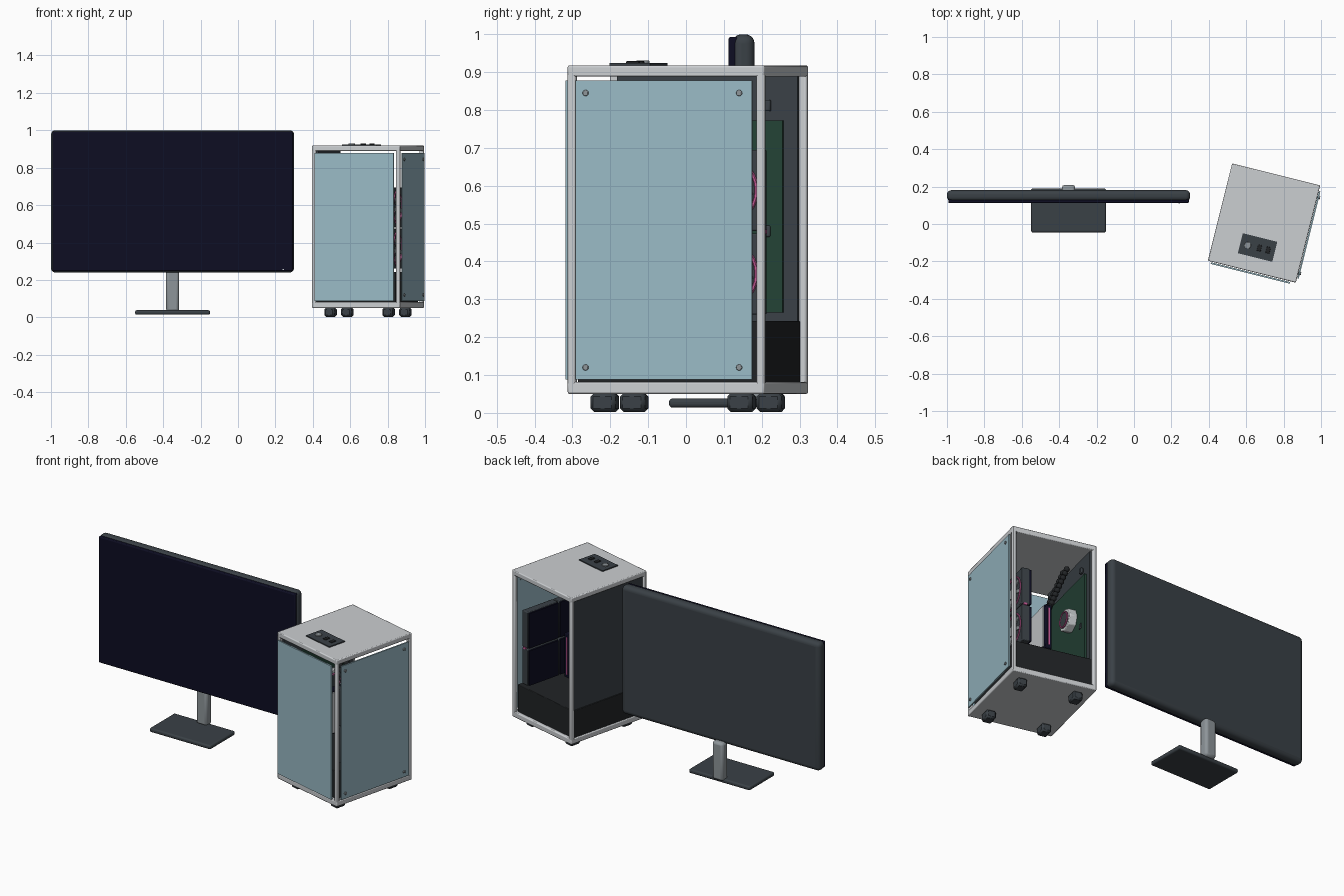
import bpy, math
from mathutils import Matrix, Vector

if "Cube" in bpy.data.objects:
    bpy.data.objects.remove(bpy.data.objects["Cube"])


def material(name, r, g, b):
    m = bpy.data.materials.new(name)
    m.diffuse_color = (r, g, b, 1)
    m.use_nodes = True
    m.node_tree.nodes["Principled BSDF"].inputs["Base Color"].default_value = m.diffuse_color
    return m


FRAME = material("light_grey", 0.60, 0.62, 0.64)
GLASS = material("pale_blue_glass", 0.32, 0.49, 0.56)
DARK = material("charcoal", 0.042, 0.052, 0.061)
BLACK = material("soft_black", 0.015, 0.017, 0.019)
SCREEN = material("screen_navy", 0.004, 0.004, 0.016)
STEEL = material("steel_grey", 0.27, 0.30, 0.32)
GREEN = material("board_green", 0.017, 0.055, 0.036)
PINK = material("pink_light", 0.55, 0.10, 0.30)

WORLD = Matrix.Identity(4)
# the computer case stands turned about its own centre
CASE = Matrix.Translation((0.695, 0.005, 0)) @ Matrix.Rotation(math.radians(-14), 4, 'Z')


def finish(ob, name, mat, space, bevel=0, segments=2):
    ob.name = name
    ob.data.materials.append(mat)
    if bevel:
        b = ob.modifiers.new("bevel", 'BEVEL')
        b.width, b.segments = bevel, segments
    bpy.ops.object.shade_smooth_by_angle(angle=math.radians(35))
    ob.matrix_world = space @ ob.matrix_world
    return ob


def box(name, x, y, z, mat, space=CASE, bevel=0, segments=2):
    """Box given by its (low, high) range on each axis."""
    mid = [(a + b) / 2 for a, b in (x, y, z)]
    bpy.ops.mesh.primitive_cube_add(size=1, location=mid)
    ob = bpy.context.object
    ob.data.transform(Matrix.Diagonal((x[1] - x[0], y[1] - y[0], z[1] - z[0], 1)))
    bpy.context.view_layer.update()
    return finish(ob, name, mat, space, bevel, segments)


def disc(name, loc, r, depth, mat, axis='Z', sides=20, space=CASE, bevel=0):
    rot = {'X': (0, math.pi / 2, 0), 'Y': (math.pi / 2, 0, 0), 'Z': (0, 0, 0)}[axis]
    bpy.ops.mesh.primitive_cylinder_add(vertices=sides, radius=r, depth=depth,
                                        location=loc, rotation=rot)
    bpy.context.view_layer.update()
    return finish(bpy.context.object, name, mat, space, bevel)


def ring(name, loc, r, thick, mat):
    bpy.ops.mesh.primitive_torus_add(major_radius=r, minor_radius=thick, major_segments=28,
                                     minor_segments=6, location=loc, rotation=(0, math.pi / 2, 0))
    bpy.context.view_layer.update()
    return finish(bpy.context.object, name, mat, CASE)


# ---------------- monitor ----------------
box("monitor_body", (-1, 0.3), (0.122, 0.181), (0.24, 1.0), DARK, WORLD, 0.024, 5)
box("monitor_screen", (-0.993, 0.293), (0.112, 0.14), (0.247, 0.993), SCREEN, WORLD, 0.006)
box("power_light", (0.238, 0.246), (0.110, 0.113), (0.254, 0.258), FRAME, WORLD)
box("monitor_neck", (-0.385, -0.315), (0.155, 0.209), (0.03, 0.255), STEEL, WORLD, 0.014, 2)
box("monitor_base", (-0.55, -0.15), (-0.045, 0.19), (0.014, 0.038), DARK, WORLD, 0.009, 3)

# ---------------- case frame ----------------
W, D = 0.2425, 0.268
box("case_top", (-W, W), (-D, D), (0.888, 0.918), FRAME, bevel=0.005)
box("case_bottom", (-W, W), (-D, D), (0.05, 0.082), FRAME, bevel=0.005)
for sx in (-1, 1):
    for sy in (-1, 1):
        xs = sorted((sx * W, sx * (W - 0.022)))
        ys = sorted((sy * D, sy * (D - 0.022)))
        box("corner_post", xs, ys, (0.07, 0.9), FRAME, bevel=0.005)
        cx, cy = sx * 0.16, sy * 0.186
        box("case_foot", (cx - 0.028, cx + 0.028), (cy - 0.034, cy + 0.034),
            (0.003, 0.052), DARK, bevel=0.009, segments=1)

# glass sheets and their screws
box("front_glass", (-0.224, 0.212), (-0.281, -0.272), (0.088, 0.878), GLASS)
box("side_glass", (0.244, 0.252), (-0.243, 0.237), (0.088, 0.878), GLASS)
for v in (-0.215, 0.203):
    for z in (0.12, 0.845):
        disc("glass_screw", (0.25, v, z), 0.008, 0.016, STEEL, 'X', 12, bevel=0.002)

# ---------------- inside the case ----------------
box("board_tray", (-0.232, -0.212), (-0.246, 0.246), (0.24, 0.888), DARK)
box("power_shroud", (-0.236, 0.215), (-0.246, 0.25), (0.08, 0.243), BLACK, bevel=0.003)
box("main_board", (-0.213, -0.2), (-0.2, 0.208), (0.265, 0.772), GREEN)
for z in (0.48, 0.812):
    box("tray_clip", (-0.212, -0.195), (0.15, 0.175), (z - 0.015, z + 0.015), DARK, bevel=0.004)

# two columns and two rows of fans behind the side glass
for v in (-0.078, 0.142):
    for z in (0.367, 0.588):
        h = 0.107
        box("fan_frame", (0.135, 0.18), (v - h, v + h), (z - h, z + h), DARK, bevel=0.004)
        box("fan_back", (0.125, 0.136), (v - h + 0.004, v + h - 0.004),
            (z - h + 0.004, z + h - 0.004), SCREEN)
        ring("fan_light_ring", (0.181, v, z), 0.09, 0.005, PINK)
        disc("fan_hub", (0.183, v, z), 0.032, 0.01, STEEL, 'X')
        for i in range(7):
            a = i * math.tau / 7
            bpy.ops.mesh.primitive_cube_add(size=1)
            ob = bpy.context.object
            ob.data.transform(Matrix.Diagonal((0.004, 0.022, 0.05, 1)))
            ob.matrix_world = (Matrix.Translation((0.182, v, z)) @ Matrix.Rotation(a, 4, 'X')
                               @ Matrix.Translation((0, 0, 0.055)))
            finish(ob, "fan_blade", STEEL, CASE)
box("fan_light_bar", (0.15, 0.17), (0.24, 0.253), (0.472, 0.484), PINK)

# upright graphics card with lit edge
box("graphics_card", (-0.055, -0.015), (-0.1, 0.12), (0.33, 0.59), SCREEN, bevel=0.004)
box("card_light", (-0.042, -0.034), (0.118, 0.124), (0.35, 0.57), PINK)
box("card_bracket", (-0.014, -0.008), (-0.08, 0.11), (0.34, 0.58), FRAME)

# cooler block on the board
disc("cooler_block", (-0.18, 0.06, 0.56), 0.065, 0.045, FRAME, 'X', 8, bevel=0.004)
disc("cooler_face", (-0.155, 0.06, 0.56), 0.045, 0.008, DARK, 'X')
ring("cooler_light_ring", (-0.152, 0.06, 0.56), 0.042, 0.005, PINK)

# ribbed hoses made of beads
for off in (0, 0.045):
    a, b = Vector((-0.06, 0.04 + off, 0.6)), Vector((-0.15, 0.057 + off, 0.84))
    for i in range(10):
        bpy.ops.mesh.primitive_uv_sphere_add(segments=12, ring_count=8, radius=0.016,
                                             location=a.lerp(b, i / 9))
        bpy.context.view_layer.update()
        finish(bpy.context.object, "hose_bead", BLACK, CASE)

# ---------------- control plate on the top ----------------
box("control_plate", (-0.097, 0.093), (-0.19, -0.08), (0.917, 0.924), DARK)
disc("power_button", (-0.056, -0.137, 0.926), 0.018, 0.009, STEEL, bevel=0.002)
for u in (0.008, 0.056):
    box("control_port", (u - 0.011, u + 0.011), (-0.152, -0.118), (0.923, 0.929), BLACK, bevel=0.002)
